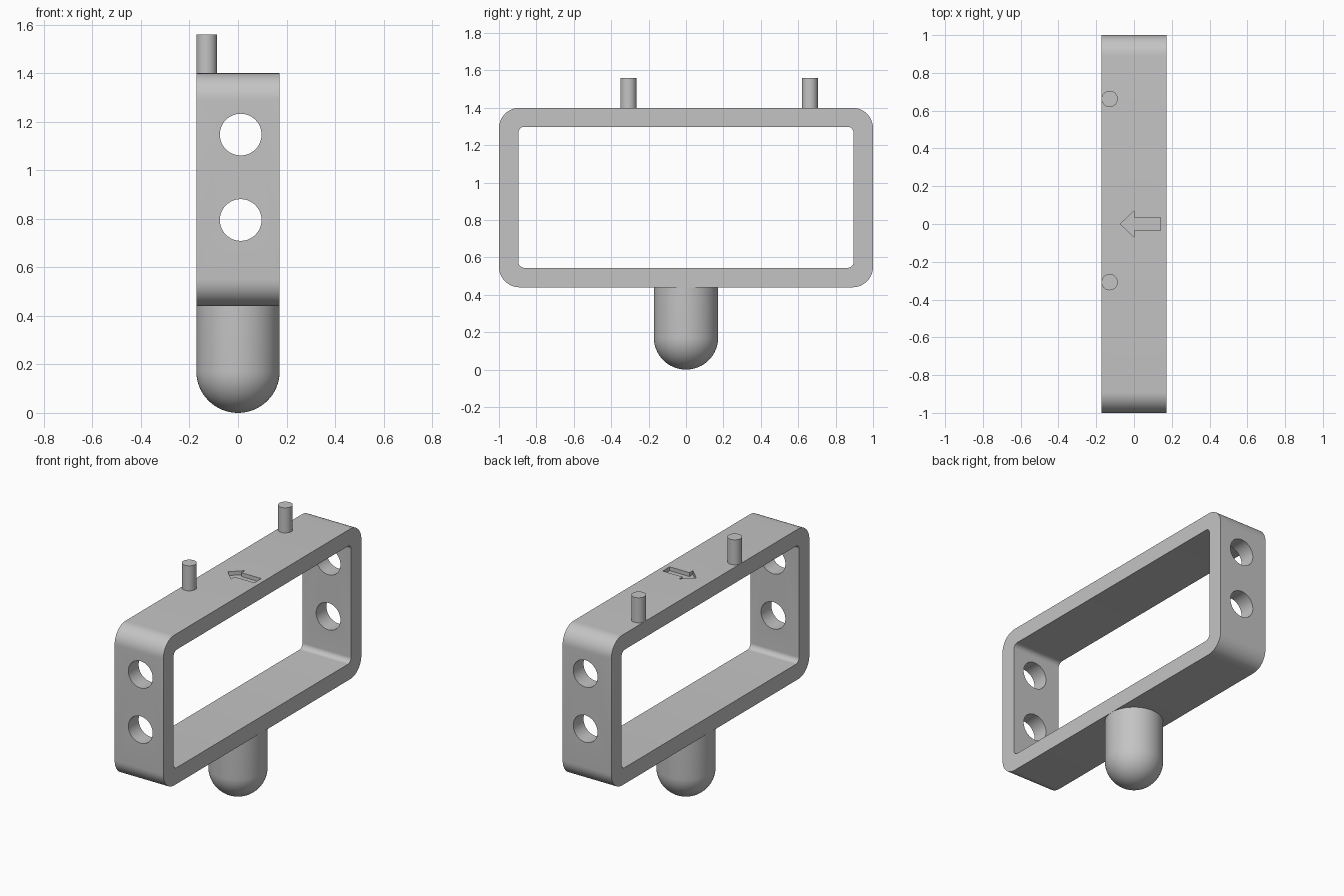
import bpy
import bmesh
from math import sin, cos, pi
from mathutils import Vector, Matrix

cube = bpy.data.objects.get("Cube")
if cube:
    bpy.data.objects.remove(cube, do_unlink=True)

HALF_W = 0.172            # half depth of the frame and radius of the stem
BOTTOM, TOP = 0.44, 1.40  # outer height range of the frame

grey = bpy.data.materials.new("plain grey")
grey.use_nodes = True
colour = (0.55, 0.55, 0.55, 1)
grey.diffuse_color = colour
grey.node_tree.nodes["Principled BSDF"].inputs["Base Color"].default_value = colour


def make_object(name, bm):
    bmesh.ops.recalc_face_normals(bm, faces=bm.faces[:])
    mesh = bpy.data.meshes.new(name)
    bm.to_mesh(mesh)
    bm.free()
    mesh.materials.append(grey)
    obj = bpy.data.objects.new(name, mesh)
    bpy.context.collection.objects.link(obj)
    return obj


def activate(obj):
    bpy.ops.object.select_all(action='DESELECT')
    obj.select_set(True)
    bpy.context.view_layer.objects.active = obj


def smooth(obj):
    activate(obj)
    bpy.ops.object.shade_smooth_by_angle(angle=0.6)


def cylinder(name, radius, length, matrix, sides=48):
    bm = bmesh.new()
    bmesh.ops.create_cone(bm, cap_ends=True, segments=sides, radius1=radius,
                          radius2=radius, depth=length, matrix=matrix)
    return make_object(name, bm)


def rounded_loop(half_y, z0, z1, radius, steps=12):
    """Points (y, z) around a rectangle with rounded corners."""
    corners = [(half_y - radius, z1 - radius), (radius - half_y, z1 - radius),
               (radius - half_y, z0 + radius), (half_y - radius, z0 + radius)]
    return [(y + radius * cos(a), z + radius * sin(a))
            for k, (y, z) in enumerate(corners)
            for a in [(k + i / steps) * pi / 2 for i in range(steps + 1)]]


def cut(target, cutter):
    mod = target.modifiers.new("cut", 'BOOLEAN')
    mod.operation = 'DIFFERENCE'
    mod.solver = 'EXACT'
    mod.object = cutter
    activate(target)
    bpy.ops.object.modifier_apply(modifier=mod.name)
    bpy.data.objects.remove(cutter, do_unlink=True)


# Rectangular frame: outer and inner rounded loops bridged into a closed ring
outer = rounded_loop(1.0, BOTTOM, TOP, 0.11)
inner = rounded_loop(0.896, BOTTOM + 0.104, TOP - 0.102, 0.032)
bm = bmesh.new()
rings = [[bm.verts.new((x, y, z)) for y, z in loop]
         for x, loop in ((-HALF_W, outer), (HALF_W, outer),
                         (HALF_W, inner), (-HALF_W, inner))]
count = len(outer)
for r in range(4):
    a, b = rings[r], rings[(r + 1) % 4]
    for i in range(count):
        j = (i + 1) % count
        bm.faces.new((a[i], a[j], b[j], b[i]))
frame = make_object("frame", bm)

# Two round holes through both end walls
for z in (0.795, 1.147):
    place = Matrix.Translation((0.011, 0, z)) @ Matrix.Rotation(pi / 2, 4, 'X')
    cut(frame, cylinder("hole_cutter", 0.086, 2.4, place))

# Shallow direction arrow sunk into the top
half_arrow = [(-0.072, 0), (0.0, -0.07), (0.0, -0.035), (0.14, -0.035)]
arrow = half_arrow + [(x, -y) for x, y in reversed(half_arrow[1:])]
bm = bmesh.new()
face = bm.faces.new([bm.verts.new((x, y, TOP - 0.025)) for x, y in arrow])
raised = bmesh.ops.extrude_face_region(bm, geom=[face])["geom"]
bmesh.ops.translate(bm, vec=(0, 0, 0.06),
                    verts=[g for g in raised if isinstance(g, bmesh.types.BMVert)])
cut(frame, make_object("arrow_cutter", bm))
smooth(frame)

# Round-ended stem, turned from a profile
bm = bmesh.new()
steps = 16
profile = [Vector((HALF_W * sin(a), 0, HALF_W * (1 - cos(a))))
           for a in [i / steps * pi / 2 for i in range(steps + 1)]]
profile += [Vector((HALF_W, 0, BOTTOM + 0.01)), Vector((0, 0, BOTTOM + 0.01))]
verts = [bm.verts.new(p) for p in profile]
edges = [bm.edges.new(pair) for pair in zip(verts, verts[1:])]
bmesh.ops.spin(bm, geom=verts + edges, cent=(0, 0, 0), axis=(0, 0, 1),
               angle=2 * pi, steps=64)
bmesh.ops.remove_doubles(bm, verts=bm.verts[:], dist=0.0005)
smooth(make_object("stem", bm))

# Locating pegs on the top
for name, y in (("front_peg", -0.308), ("back_peg", 0.662)):
    peg = cylinder(name, 0.043, 0.17, Matrix.Translation((-0.129, y, 1.475)), 32)
    smooth(peg)
